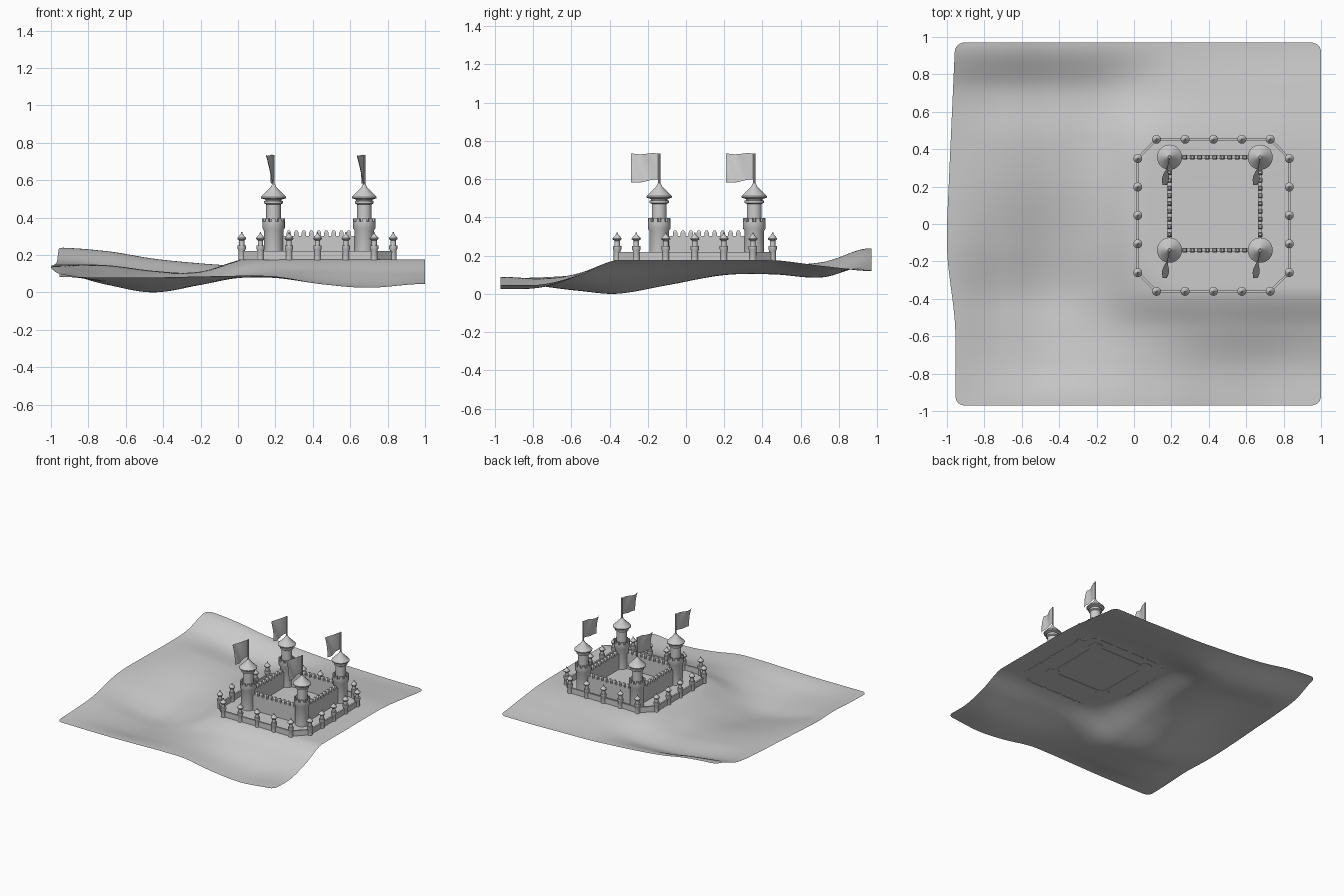
import bpy, bmesh, math
from mathutils import Matrix

if "Cube" in bpy.data.objects:
    bpy.data.objects.remove(bpy.data.objects["Cube"])

stone = bpy.data.materials.new("light_grey_stone")
stone.diffuse_color = (0.6, 0.6, 0.6, 1)
stone.use_nodes = True
stone.node_tree.nodes["Principled BSDF"].inputs["Base Color"].default_value = stone.diffuse_color


def finish(bm, name, angle=35):
    me = bpy.data.meshes.new(name)
    bm.to_mesh(me)
    bm.free()
    me.materials.append(stone)
    ob = bpy.data.objects.new(name, me)
    bpy.context.collection.objects.link(ob)
    bpy.ops.object.select_all(action='DESELECT')
    ob.select_set(True)
    bpy.context.view_layer.objects.active = ob
    bpy.ops.object.shade_smooth_by_angle(angle=math.radians(angle))
    return ob


def lathe(bm, profile, cx, cy, seg):
    rings = []
    for r, z in profile:
        rings.append([bm.verts.new((cx + r * math.cos(2 * math.pi * k / seg),
                                    cy + r * math.sin(2 * math.pi * k / seg), z)) for k in range(seg)])
    for a, b in zip(rings, rings[1:]):
        for k in range(seg):
            j = (k + 1) % seg
            bm.faces.new((a[k], a[j], b[j], b[k]))
    bm.faces.new(rings[-1])
    bm.faces.new(rings[0][::-1])


def box(bm, x, y, z0, z1, lx, ly, rot=0.0, taper=1.0):
    m = Matrix.Translation((x, y, (z0 + z1) / 2)) @ Matrix.Rotation(rot, 4, 'Z') @ Matrix.Diagonal((lx, ly, z1 - z0, 1))
    vs = bmesh.ops.create_cube(bm, size=1)['verts']
    for v in vs:
        if v.co.z > 0:
            v.co.x *= taper
            v.co.y *= taper
    bmesh.ops.transform(bm, matrix=m, verts=vs)


# Rolling hill sheet, smoothed from a coarse height grid
P = 0.176
XS = [-1.0, -0.7, -0.45, -0.2, 0.02, 0.2, 0.45, 0.7, 1.0]
YS = [-0.97, -0.75, -0.55, -0.36, -0.1, 0.2, 0.46, 0.72, 0.97]
H = [[.082, .08, .08, .085, .089, .085, .045, .025, .048],
     [.088, .06, .04, .055, .078, .078, .05, .035, .05],
     [.10, .05, .015, .04, .09, .11, .108, .10, .102],
     [.11, .042, .001, .05, .145, .174, P, P, P],
     [.135, .085, .045, .085, .172, P, P, P, P],
     [.145, .13, .1, .11, .174, P, P, P, P],
     [.15, .145, .115, .105, .165, P, P, P, .172],
     [.168, .135, .1, .088, .115, .138, .145, .145, .145],
     [.24, .22, .18, .155, .14, .13, .125, .12, .12]]


def hermite(ts, vs, t):
    n = len(ts)
    i = max(0, min(n - 2, sum(1 for a in ts if a <= t) - 1))

    def slope(k):
        if k in (0, n - 1):
            return 0.0
        return (vs[k + 1] - vs[k - 1]) / (ts[k + 1] - ts[k - 1])
    d = ts[i + 1] - ts[i]
    s = max(0, min(1, (t - ts[i]) / d))
    return ((2 * s**3 - 3 * s**2 + 1) * vs[i] + (s**3 - 2 * s**2 + s) * d * slope(i)
            + (3 * s**2 - 2 * s**3) * vs[i + 1] + (s**3 - s**2) * d * slope(i + 1))


def ground(x, y):
    z = hermite(YS, [hermite(XS, row, x) for row in H], y)
    if x > -0.15:
        z = min(z, 0.177)           # flat building plot
    return max(0, z)


N, R = 90, 0.05
bm = bmesh.new()
grid = []
for j in range(N + 1):
    row = []
    for i in range(N + 1):
        x, y = -1 + 2 * i / N, 0.97 * (-1 + 2 * j / N)
        dx, dy = (abs(x) - 1 + R) / R, (abs(y) - 0.97 + R) / R
        if dx > 0 and dy > 0:                      # rounded corners
            k = max(dx, dy) / math.hypot(dx, dy)
            x = math.copysign(1 - R + R * dx * k, x)
            y = math.copysign(0.97 - R + R * dy * k, y)
        s = max(0, min(1, (y + 0.6) / 0.5))
        left = 0.955 + 0.045 * s * s * (3 - 2 * s) - max(0, y) * 0.045
        if x < 0:
            x *= left
        row.append(bm.verts.new((x, y, ground(x, y))))
    grid.append(row)
for j in range(N):
    for i in range(N):
        bm.faces.new((grid[j][i], grid[j][i + 1], grid[j + 1][i + 1], grid[j + 1][i]))
finish(bm, "hill_ground", 80)

# Four corner towers with crown, roof, pole and waving flag
X0, X1, Y0, Y1 = 0.19, 0.675, -0.14, 0.357
BASE = 0.174
tower = [(.052, BASE), (.052, .33), (.06, .345), (.06, .378), (.05, .378), (.05, .368),
         (.039, .368), (.039, .47), (.05, .476), (.05, .488), (.043, .49), (.043, .496),
         (.066, .503), (.067, .511), (.014, .564), (.009, .576)]
for cx in (X0, X1):
    for cy in (Y0, Y1):
        bm = bmesh.new()
        lathe(bm, tower, cx, cy, 28)
        for k in range(10):
            a = 2 * math.pi * (k + 0.5) / 10
            box(bm, cx + .0545 * math.cos(a), cy + .0545 * math.sin(a), .376, .396, .011, .022, a)
        finish(bm, "corner_tower")
        bm = bmesh.new()
        lathe(bm, [(.006, .56), (.006, .735)], cx, cy, 10)
        finish(bm, "flag_pole")
        bm = bmesh.new()
        n, m = 14, 8
        f = []
        for i in range(n + 1):
            t = i / n
            f.append([])
            for k in range(m + 1):
                q = k / m
                fx = -.044 * t + .030 * t * q + .010 * math.sin(7 * t + 2.5 * q) * t
                fz = .733 - .135 * q - .018 * t * q + .003 * math.sin(7 * t)
                f[-1].append(bm.verts.new((cx + fx, cy - .148 * t, fz)))
        for i in range(n):
            for k in range(m):
                bm.faces.new((f[i][k], f[i + 1][k], f[i + 1][k + 1], f[i][k + 1]))
        finish(bm, "flag", 80)


# Inner curtain walls with pointed merlons
def curtain(p, q):
    bm = bmesh.new()
    L = math.hypot(q[0] - p[0], q[1] - p[1])
    a = math.atan2(q[1] - p[1], q[0] - p[0])
    box(bm, (p[0] + q[0]) / 2, (p[1] + q[1]) / 2, BASE, .302, L, .02, a)
    count = 9
    for k in range(count):
        t = (.062 + (k + .5) / count * (L - .124)) / L
        x, y = p[0] + (q[0] - p[0]) * t, p[1] + (q[1] - p[1]) * t
        box(bm, x, y, .298, .32, .024, .026, a)
        box(bm, x, y, .32, .332, .024, .026, a, .45)
    finish(bm, "inner_wall")


c = [(X0, Y0), (X1, Y0), (X1, Y1), (X0, Y1)]
for k in range(4):
    curtain(c[k], c[(k + 1) % 4])

# Outer ring: small turrets joined by low walls
xs = [.12, .273, .425, .577, .728]
ys = [-.26, -.106, .046, .198, .35]
ring = ([(x, -.36) for x in xs] + [(.83, y) for y in ys]
        + [(x, .453) for x in xs[::-1]] + [(.02, y) for y in ys[::-1]])
turret = [(.018, BASE), (.018, .225), (.022, .232), (.022, .25), (.014, .25), (.014, .277),
          (.017, .28), (.024, .286), (.024, .29), (.005, .312), (.003, .322)]
for k, (x, y) in enumerate(ring):
    bm = bmesh.new()
    lathe(bm, turret, x, y, 16)
    finish(bm, "small_turret")
    x2, y2 = ring[(k + 1) % len(ring)]
    a = math.atan2(y2 - y, x2 - x)
    L = math.hypot(x2 - x, y2 - y)
    bm = bmesh.new()
    box(bm, (x + x2) / 2, (y + y2) / 2, BASE, .213, L, .01, a)
    box(bm, (x + x2) / 2, (y + y2) / 2, .213, .22, L, .013, a)
    finish(bm, "outer_wall")
